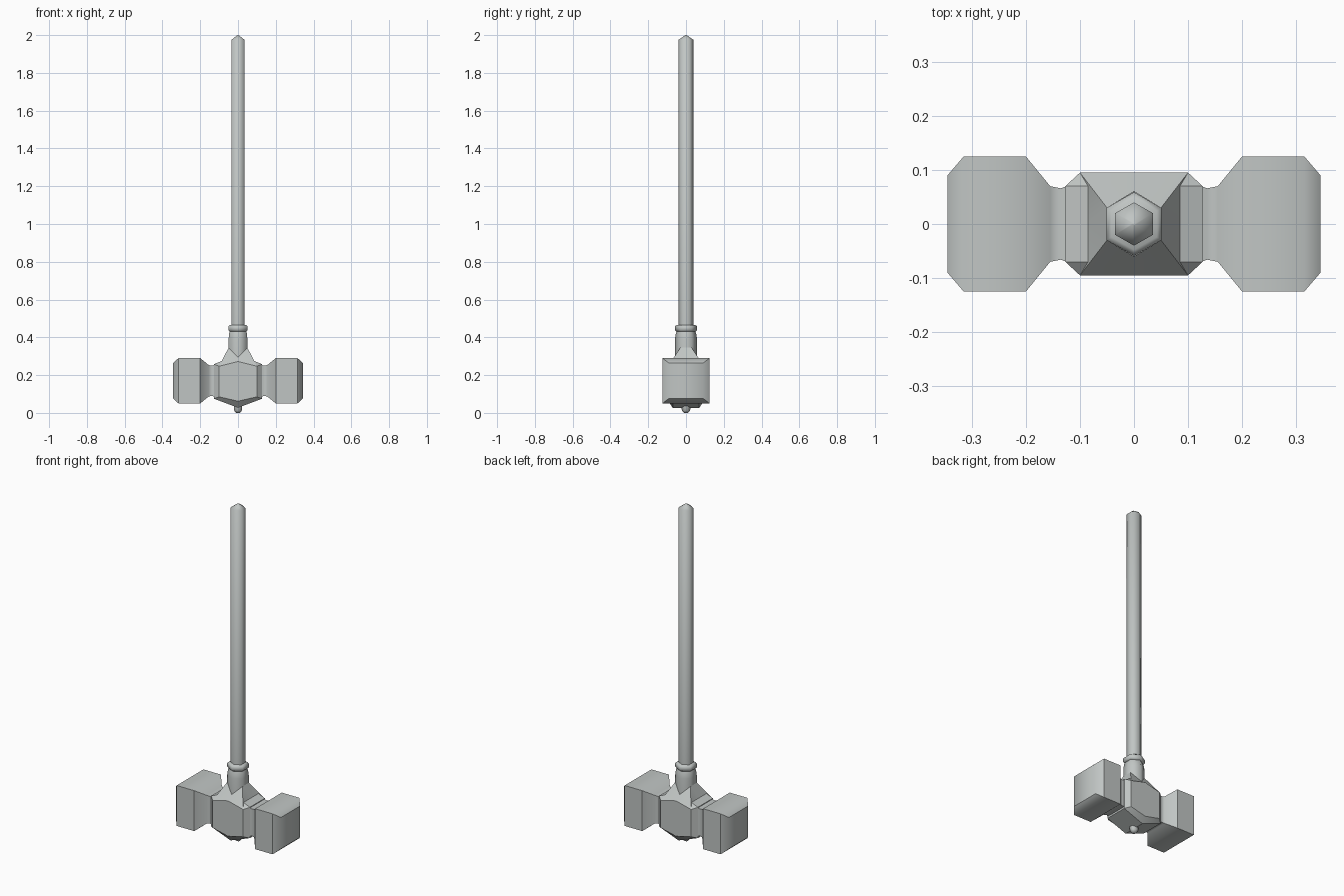
import bpy, bmesh, math

cube = bpy.data.objects.get("Cube")
if cube:
    bpy.data.objects.remove(cube, do_unlink=True)

steel = bpy.data.materials.new("grey_steel")
steel.use_nodes = True
GREY = (0.53, 0.56, 0.55, 1)
steel.diffuse_color = GREY
steel.node_tree.nodes["Principled BSDF"].inputs["Base Color"].default_value = GREY


def finish(name, bm, angle, mirror=(False, False, False)):
    """Turn a bmesh into a shaded object, optionally mirrored."""
    bmesh.ops.recalc_face_normals(bm, faces=bm.faces)
    mesh = bpy.data.meshes.new(name)
    bm.to_mesh(mesh)
    bm.free()
    mesh.materials.append(steel)
    ob = bpy.data.objects.new(name, mesh)
    bpy.context.collection.objects.link(ob)
    bpy.ops.object.select_all(action='DESELECT')
    ob.select_set(True)
    bpy.context.view_layer.objects.active = ob
    if any(mirror):
        mod = ob.modifiers.new("Mirror", 'MIRROR')
        mod.use_axis = mirror
        mod.merge_threshold = 0.0005
        bpy.ops.object.modifier_apply(modifier=mod.name)
    bpy.ops.object.shade_smooth_by_angle(angle=math.radians(angle))
    return ob


def loft(name, rings, angle):
    """Skin a closed solid through rings with equal point counts."""
    bm = bmesh.new()
    loops = [[bm.verts.new(p) for p in ring] for ring in rings]
    n = len(loops[0])
    for a, b in zip(loops, loops[1:]):
        for i in range(n):
            j = (i + 1) % n
            bm.faces.new((a[i], a[j], b[j], b[i]))
    bm.faces.new(loops[0])
    bm.faces.new(loops[-1])
    bmesh.ops.remove_doubles(bm, verts=bm.verts, dist=0.0001)
    return finish(name, bm, angle)


def hex_ring(rx, ry, z):
    """Hexagon with points along y and flats along x."""
    return [(rx * math.sin(k * math.pi / 3) / math.sin(math.pi / 3),
             ry * math.cos(k * math.pi / 3), z) for k in range(6)]


def hex_column(name, profile, angle):
    return loft(name, [hex_ring(*p) for p in profile], angle)


# Shaft with pointed cap, socket, collar and bottom stud
hex_column("shaft", [(.035, .04, .4), (.035, .04, 1.975),
                     (.003, .003, 2.0)], 65)
hex_column("socket", [(.05, .059, .25), (.05, .059, .39), (.047, .054, .42),
                      (.042, .048, .437)], 65)
hex_column("collar", [(.044, .05, .43), (.051, .059, .437),
                      (.051, .059, .458), (.042, .048, .466)], 65)
hex_column("bottom_stud", [(.01, .011, 0), (.02, .022, .012),
                           (.022, .024, .04)], 65)

# Hammer heads with square necks
MID = 0.17
HEAD = [(.08, .07, .085), (.125, .07, .085), (.135, .066, .08),
        (.155, .07, .083), (.2, .125, .12), (.315, .125, .12),
        (.345, .09, .093)]
for name, s in (("left_head", 1), ("right_head", -1)):
    loft(name, [[(s * x, sy * hy, MID + sz * hz)
                 for sy, sz in ((-1, -1), (1, -1), (1, 1), (-1, 1))]
                for x, hy, hz in HEAD], 45)

# Faceted centre block: one quarter, mirrored in x and y
P = dict(
    tip=(0, .06, .295), a=(.05, .03, .345), a0=(.05, 0, .345),
    b=(.085, .07, .275), b0=(.085, 0, .275),
    c=(.127, .07, .258), c0=(.127, 0, .258),
    d=(.127, .07, .075), d0=(.127, 0, .075),
    e=(0, .07, .027), e0=(0, 0, .027),
    f0=(0, .095, .272), f1=(.1, .095, .247),
    f2=(.1, .095, .085), f3=(0, .095, .062))
FACES = ("tip a f1 f0", "a b f1", "b c f1", "f1 c d f2", "f0 f1 f2 f3",
         "f3 f2 d e", "a a0 b0 b", "b b0 c0 c", "c c0 d0 d", "d d0 e0 e")
bm = bmesh.new()
V = {k: bm.verts.new(p) for k, p in P.items()}
for f in FACES:
    bm.faces.new([V[k] for k in f.split()])
block = finish("centre_block", bm, 28, (True, True, False))
